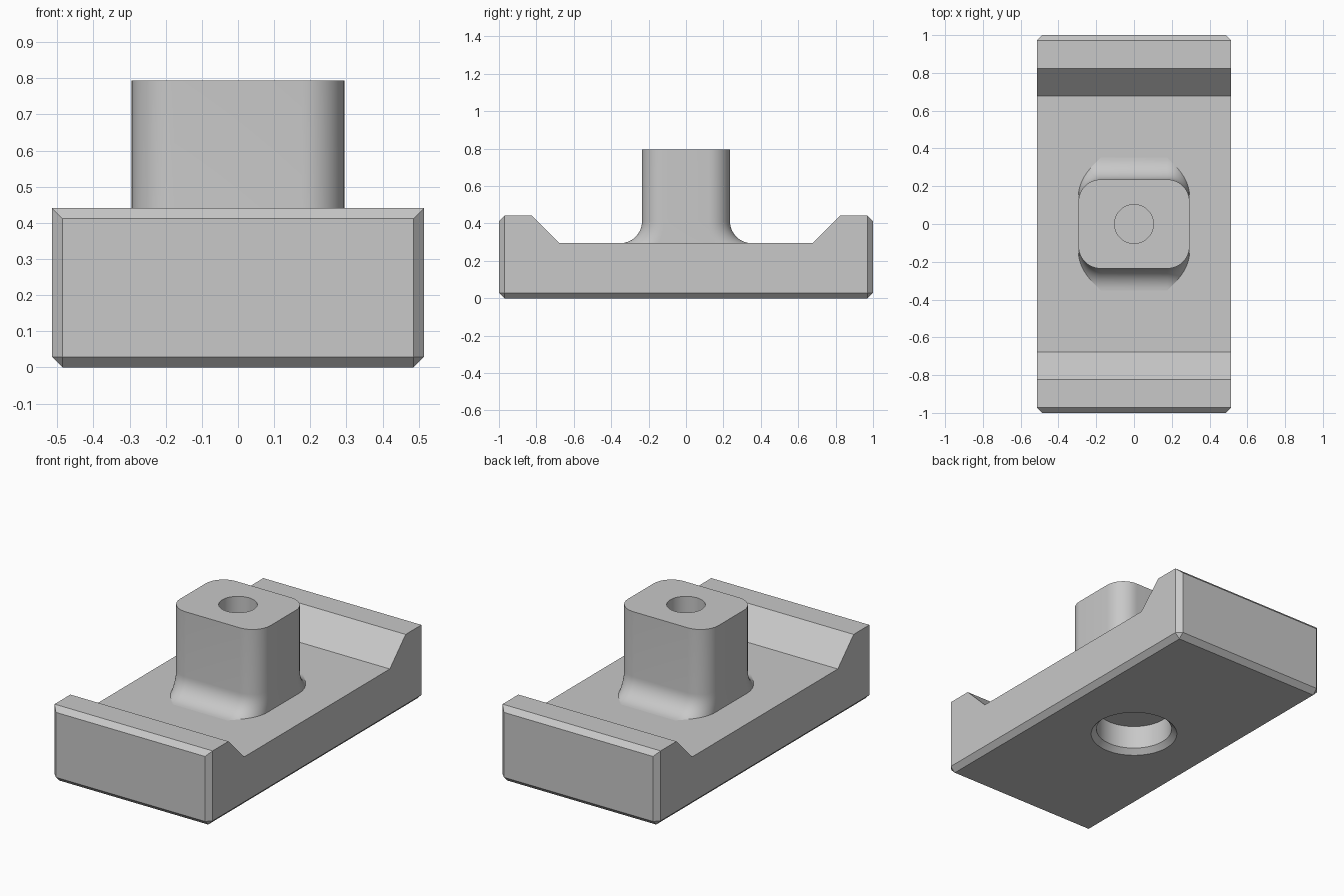
import bpy, bmesh
from math import sin, cos, pi, sqrt, radians

if "Cube" in bpy.data.objects:
    bpy.data.objects.remove(bpy.data.objects["Cube"], do_unlink=True)

U = 2 / 68                                   # design unit
HALF_W, HALF_L = 17.5 * U, 34 * U            # base half sizes
FLOOR, LIP, TOP = 10 * U, 15 * U, 27 * U     # main heights
POST_X, POST_Y, R = 10 * U, 8 * U, 4 * U     # post half sizes, fillet radius

grey = bpy.data.materials.new("plain grey")
grey.use_nodes = True
grey.diffuse_color = (0.58, 0.58, 0.58, 1)
grey.node_tree.nodes["Principled BSDF"].inputs["Base Color"].default_value = grey.diffuse_color


def finish(name, bm):
    bmesh.ops.recalc_face_normals(bm, faces=bm.faces)
    mesh = bpy.data.meshes.new(name)
    bm.to_mesh(mesh)
    bm.free()
    mesh.materials.append(grey)
    obj = bpy.data.objects.new(name, mesh)
    bpy.context.collection.objects.link(obj)
    return obj


def loft(name, rings):
    """Closed solid through a stack of point rings."""
    bm = bmesh.new()
    rows = [[bm.verts.new(p) for p in ring] for ring in rings]
    n = len(rows[0])
    for low, high in zip(rows, rows[1:]):
        for i in range(n):
            j = (i + 1) % n
            bm.faces.new((low[i], low[j], high[j], high[i]))
    bm.faces.new(rows[0][::-1])
    bm.faces.new(rows[-1])
    return finish(name, bm)


def turned(name, profile, n=64):
    """Round solid from (radius, height) pairs."""
    return loft(name, [[(r * cos(2 * pi * i / n), r * sin(2 * pi * i / n), z)
                        for i in range(n)] for r, z in profile])


def select_only(obj):
    bpy.ops.object.select_all(action="DESELECT")
    obj.select_set(True)
    bpy.context.view_layer.objects.active = obj


def cut(obj, cutter):
    cutter.hide_render = True
    select_only(obj)
    mod = obj.modifiers.new("cut", "BOOLEAN")
    mod.operation, mod.solver, mod.object = "DIFFERENCE", "EXACT", cutter
    bpy.ops.object.modifier_apply(modifier=mod.name)
    bpy.data.objects.remove(cutter, do_unlink=True)


# Base: channel profile extruded across, chamfered at the ends and underside
half = [(HALF_L, 0), (HALF_L, LIP), (28 * U, LIP), (23 * U, FLOOR)]
profile = half + [(-y, z) for y, z in reversed(half)]
bm = bmesh.new()
face = bm.faces.new([bm.verts.new((-HALF_W, y, z)) for y, z in profile])
side = bmesh.ops.extrude_face_region(bm, geom=[face])["geom"]
bmesh.ops.translate(bm, vec=(2 * HALF_W, 0, 0),
                    verts=[v for v in side if isinstance(v, bmesh.types.BMVert)])


def chamfered(edge):
    a, b = (v.co for v in edge.verts)
    at_end = abs(a.y) > HALF_L - 0.001 and abs(a.y - b.y) < 0.001
    return at_end or max(a.z, b.z) < 0.001


bmesh.ops.bevel(bm, geom=[e for e in bm.edges if chamfered(e)], offset=U,
                offset_type="OFFSET", segments=1, profile=0.5, affect="EDGES")
base = finish("base", bm)

# Round pocket in the underside with a chamfered mouth
cut(base, turned("pocket_cutter", [(9.1 * U, -U), (7.1 * U, U), (7.1 * U, 5.7 * U)]))


# Post: rounded block whose front and back flare into the floor
def post_ring(z, steps=12):
    drop = max(0, R - max(0, z - FLOOR))
    quarter = []
    for i in range(steps + 1):
        a = pi / 2 * (1 - i / steps)
        reach = R + R * (1 - cos(a))
        quarter.append((POST_X - R + R * sin(a),
                        POST_Y + R - sqrt(reach ** 2 - drop ** 2)))
    back = quarter + [(-x, y) for x, y in reversed(quarter)]
    return [(x, y, z) for x, y in back + [(-x, -y) for x, y in back]]


flare = [FLOOR + R * (1 - cos(pi / 2 * i / 12)) for i in range(13)]
post = loft("post", [post_ring(z) for z in [FLOOR - U] + flare + [TOP]])

# Blind hole in the top of the post
cut(post, turned("hole_cutter", [(3.5 * U, 15 * U), (3.5 * U, TOP + U)]))

for obj in (base, post):
    select_only(obj)
    bpy.ops.object.shade_smooth_by_angle(angle=radians(25))
